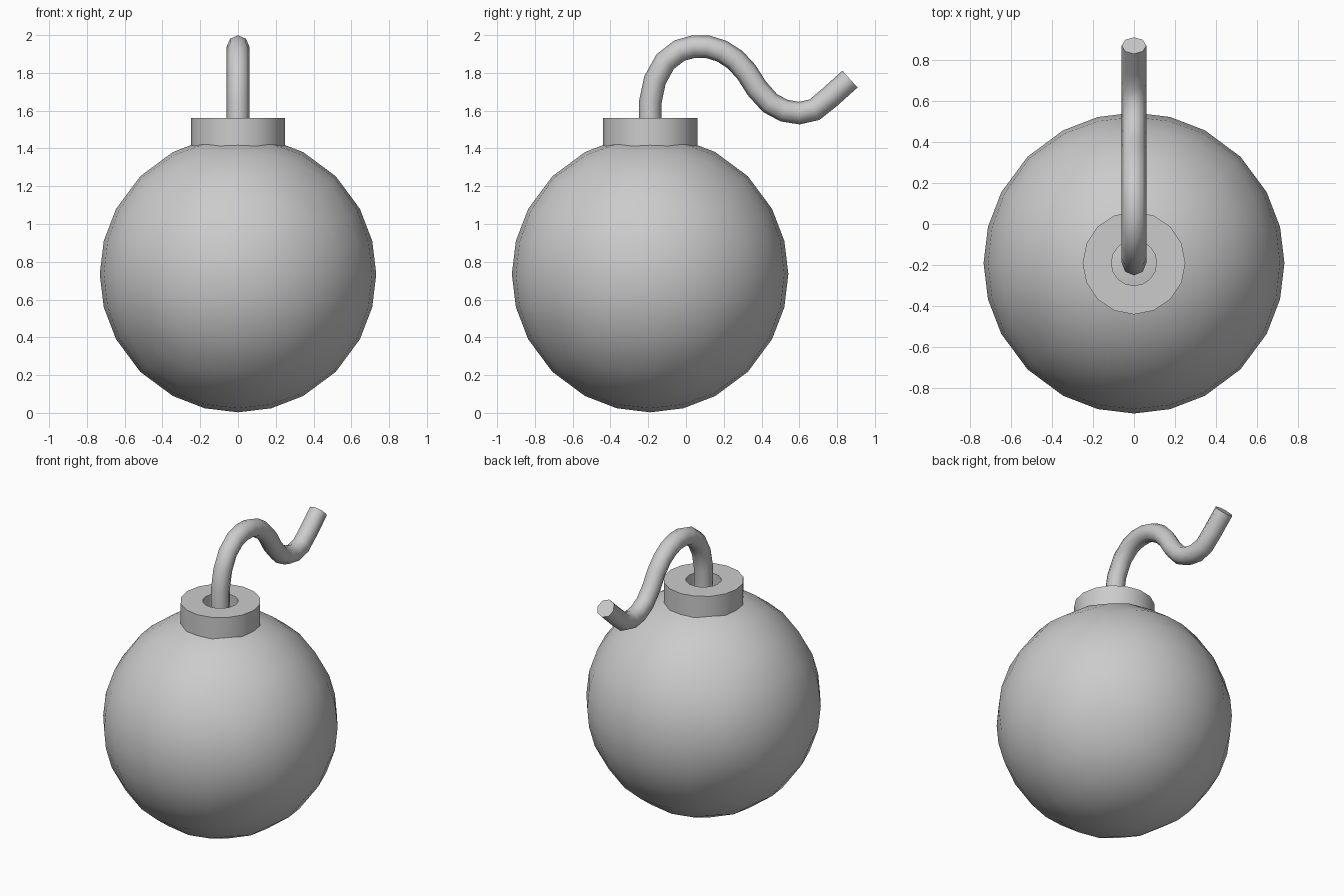
import bpy
from math import sin, cos, pi, radians, tan
from mathutils import Vector

if "Cube" in bpy.data.objects:
    bpy.data.objects.remove(bpy.data.objects["Cube"])

CY = -0.19  # body axis in y


def make(name, verts, faces, angle):
    me = bpy.data.meshes.new(name)
    me.from_pydata(verts, [], faces)
    me.validate()
    ob = bpy.data.objects.new(name, me)
    bpy.context.collection.objects.link(ob)
    bpy.ops.object.select_all(action='DESELECT')
    ob.select_set(True)
    bpy.context.view_layer.objects.active = ob
    bpy.ops.object.shade_smooth_by_angle(angle=radians(angle))
    return ob


# Body: ball made from a cube with six quads per side
half = [tan(radians(a)) for a in (13.9, 28.1, 45)]
steps = [-t for t in reversed(half)] + [0] + half
R, centre = 0.732, Vector((0, CY, 0.735))
verts, faces, index = [], [], {}


def ball_vert(p):
    key = tuple(round(c, 4) for c in p)
    if key not in index:
        index[key] = len(verts)
        verts.append(centre + Vector(p).normalized() * R)
    return index[key]


for axis in range(3):
    for s in (1, -1):
        def corner(i, j):
            p = [0, 0, 0]
            p[axis], p[(axis + 1) % 3], p[(axis + 2) % 3] = s, steps[i], steps[j]
            return ball_vert(p)
        for i in range(6):
            for j in range(6):
                f = [corner(i, j), corner(i + 1, j), corner(i + 1, j + 1), corner(i, j + 1)]
                faces.append(f if s > 0 else f[::-1])
make("body", verts, faces, 60)

# Collar: 16-sided ring, profile of (radius, z) turned around the body axis
N = 16
profile = [(0.25, 1.405), (0.25, 1.56), (0.11, 1.56), (0.11, 1.405)]
verts = [(r * sin(2 * pi * k / N), CY + -r * cos(2 * pi * k / N), z)
         for r, z in profile for k in range(N)]
faces = []
for a in range(4):
    b = (a + 1) % 4
    for k in range(N):
        n = (k + 1) % N
        faces.append((a * N + k, a * N + n, b * N + n, b * N + k))
make("collar", verts, faces, 40)

# Fuse: octagonal tube swept along a wavy path in the y-z plane
path = [(-.19, 1.44), (-.19, 1.64), (-.165, 1.76), (-.11, 1.86), (-.035, 1.918),
        (.04, 1.939), (.115, 1.938), (.19, 1.915), (.26, 1.87), (.32, 1.805),
        (.375, 1.718), (.445, 1.64), (.52, 1.60), (.60, 1.587), (.68, 1.605),
        (.76, 1.67), (.868, 1.767)]
pts = [Vector((0, y, z)) for y, z in path]
S, r = 8, 0.06
verts, faces = [], []
for i, p in enumerate(pts):
    before = (p - pts[i - 1]).normalized() if i else Vector((0, 0, 1))
    after = (pts[i + 1] - p).normalized() if i < len(pts) - 1 else before
    t = (before + after).normalized()
    side = Vector((1, 0, 0))
    up = t.cross(side)
    for k in range(S):
        a = 2 * pi * k / S
        verts.append(p + r * (cos(a) * side + sin(a) * up))
for i in range(len(pts) - 1):
    for k in range(S):
        n = (k + 1) % S
        faces.append((i * S + k, i * S + n, (i + 1) * S + n, (i + 1) * S + k))
faces.append(tuple(reversed(range(S))))
faces.append(tuple(range(len(verts) - S, len(verts))))
make("fuse", verts, faces, 60)
